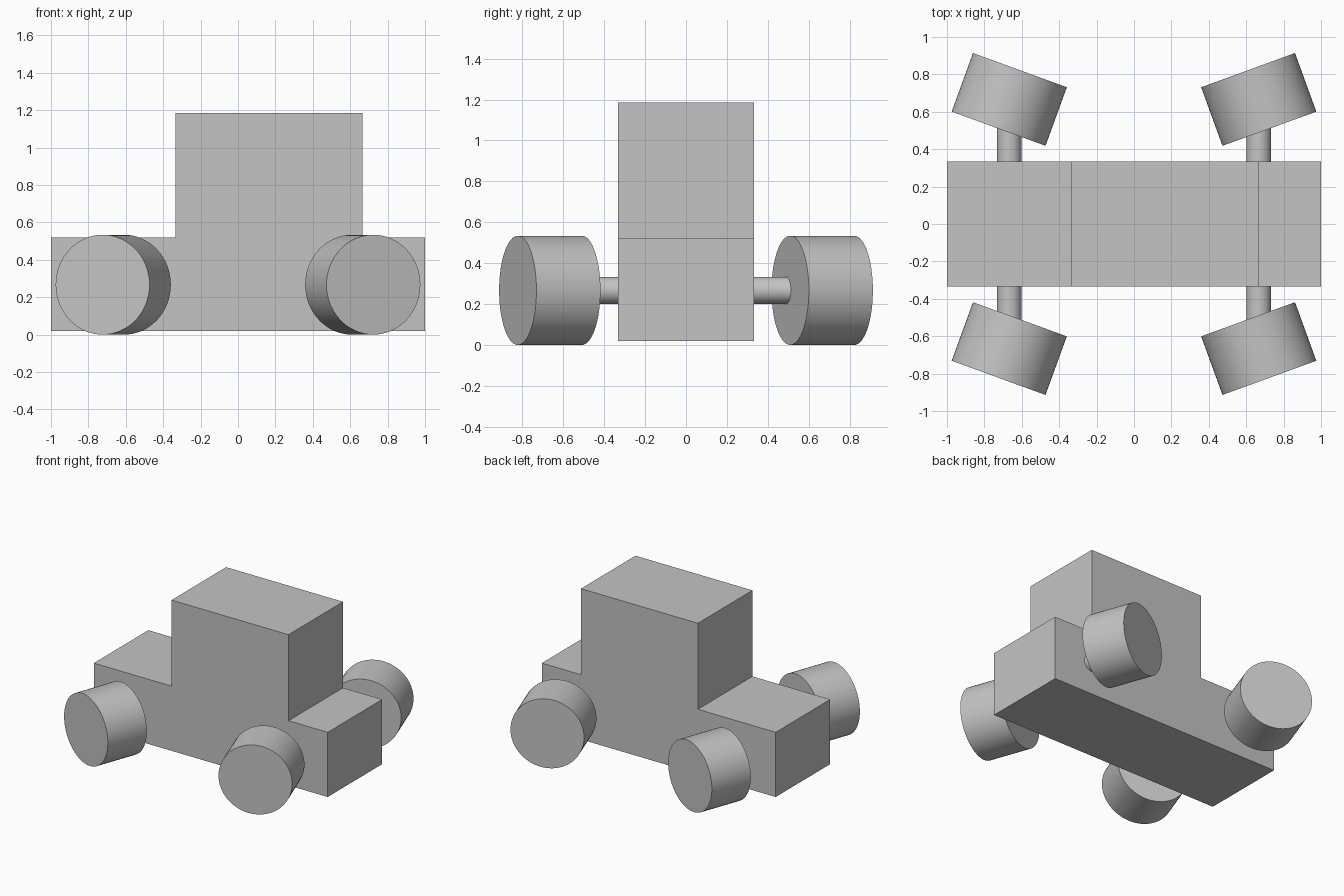
import bpy, bmesh
from math import radians

default = bpy.data.objects.get("Cube")
if default:
    bpy.data.objects.remove(default, do_unlink=True)

# Plain grey for every part
grey = bpy.data.materials.new("plain grey")
grey.use_nodes = True
colour = (0.55, 0.55, 0.55, 1)
grey.diffuse_color = colour
grey.node_tree.nodes["Principled BSDF"].inputs["Base Color"].default_value = colour

HALF_WIDTH = 0.333
WHEEL_R = 0.267
AXLE_X = 0.667


def cylinder(name, radius, depth, location, turn=0):
    """Cylinder lying along y, turned about z."""
    bpy.ops.mesh.primitive_cylinder_add(
        vertices=64, radius=radius, depth=depth, location=location,
        rotation=(radians(90), 0, radians(turn)))
    obj = bpy.context.object
    obj.name = name
    obj.data.materials.append(grey)
    bpy.ops.object.shade_smooth_by_angle(angle=radians(30))
    return obj


# Body: side profile with bonnet, cabin and boot, extruded across the width
profile = [(-1, 0.02), (1, 0.02), (1, 0.52), (0.665, 0.52),
           (0.665, 1.185), (-0.335, 1.185), (-0.335, 0.52), (-1, 0.52)]
bm = bmesh.new()
face = bm.faces.new([bm.verts.new((x, -HALF_WIDTH, z)) for x, z in profile])
side = bmesh.ops.extrude_face_region(bm, geom=[face])
moved = [v for v in side["geom"] if isinstance(v, bmesh.types.BMVert)]
bmesh.ops.translate(bm, verts=moved, vec=(0, 2 * HALF_WIDTH, 0))
bmesh.ops.recalc_face_normals(bm, faces=bm.faces)
mesh = bpy.data.meshes.new("body")
bm.to_mesh(mesh)
bm.free()
mesh.materials.append(grey)
bpy.context.collection.objects.link(bpy.data.objects.new("body", mesh))

# Axles across the body, with wheels turned inward at each end
for end, sx in (("left", 1), ("right", -1)):
    cylinder(f"axle_{end}", 0.0665, 1.3, (sx * AXLE_X, 0, WHEEL_R))
    for face_name, sy in (("front", -1), ("back", 1)):
        cylinder(f"wheel_{face_name}_{end}", WHEEL_R, 0.333,
                 (sx * AXLE_X, sy * 0.666, WHEEL_R), turn=sx * 20)
